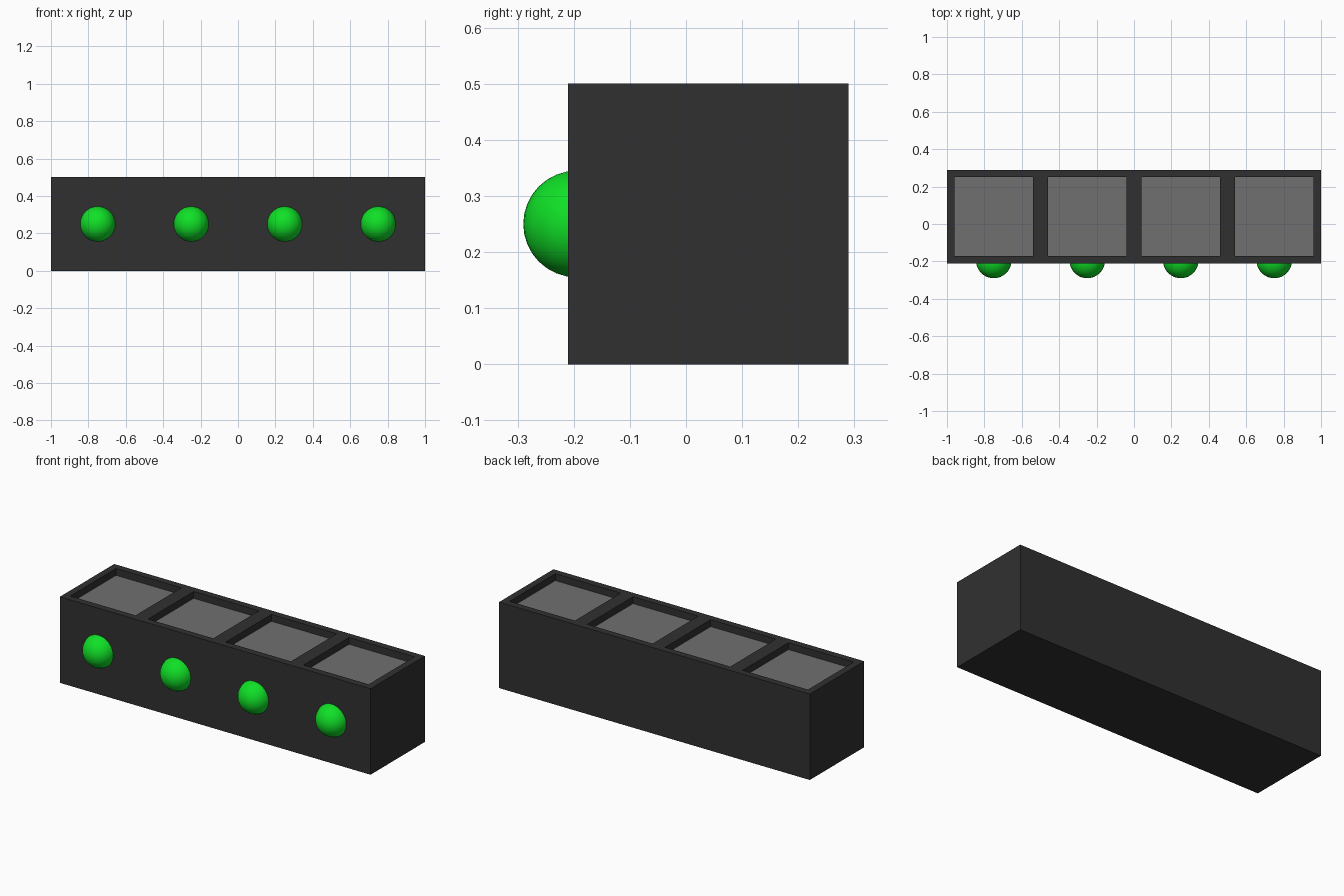
import bpy

if "Cube" in bpy.data.objects:
    bpy.data.objects.remove(bpy.data.objects["Cube"])

CELL_X = (-0.75, -0.25, 0.25, 0.75)
BODY_Y = 0.04        # body centre, balanced by the front knobs
SIZE = 0.42          # opening of each top recess


def material(name, color):
    m = bpy.data.materials.new(name)
    m.diffuse_color = (*color, 1)
    m.use_nodes = True
    m.node_tree.nodes["Principled BSDF"].inputs["Base Color"].default_value = m.diffuse_color
    return m


def box(name, center, size, mat=None):
    bpy.ops.mesh.primitive_cube_add(size=1, location=center)
    ob = bpy.context.object
    ob.name = name
    ob.scale = size
    bpy.ops.object.transform_apply(location=False, rotation=False, scale=True)
    if mat:
        ob.data.materials.append(mat)
    return ob


dark = material("dark_casing", (0.03, 0.03, 0.03))
grey = material("grey_panel", (0.16, 0.16, 0.16))
green = material("green_light", (0.005, 0.75, 0.02))

# Long casing
body = box("casing", (0, BODY_Y, 0.25), (2, 0.5, 0.5), dark)

for i, x in enumerate(CELL_X, 1):
    # Square recess cut into the top
    cutter = box(f"recess_cutter_{i}", (x, BODY_Y, 0.5), (SIZE, SIZE, 0.16), dark)
    cutter.hide_render = True
    cutter.hide_set(True)
    cut = body.modifiers.new(f"recess_{i}", 'BOOLEAN')
    cut.operation = 'DIFFERENCE'
    cut.solver = 'EXACT'
    cut.object = cutter

    # Panel lying in the recess, 0.04 below the rim
    box(f"top_panel_{i}", (x, BODY_Y, 0.44), (SIZE, SIZE, 0.04), grey)

    # Round light set into the front face
    bpy.ops.mesh.primitive_uv_sphere_add(segments=32, ring_count=16, radius=0.095,
                                         location=(x, -0.195, 0.25))
    light = bpy.context.object
    light.name = f"front_light_{i}"
    light.data.materials.append(green)
    bpy.ops.object.shade_smooth()
